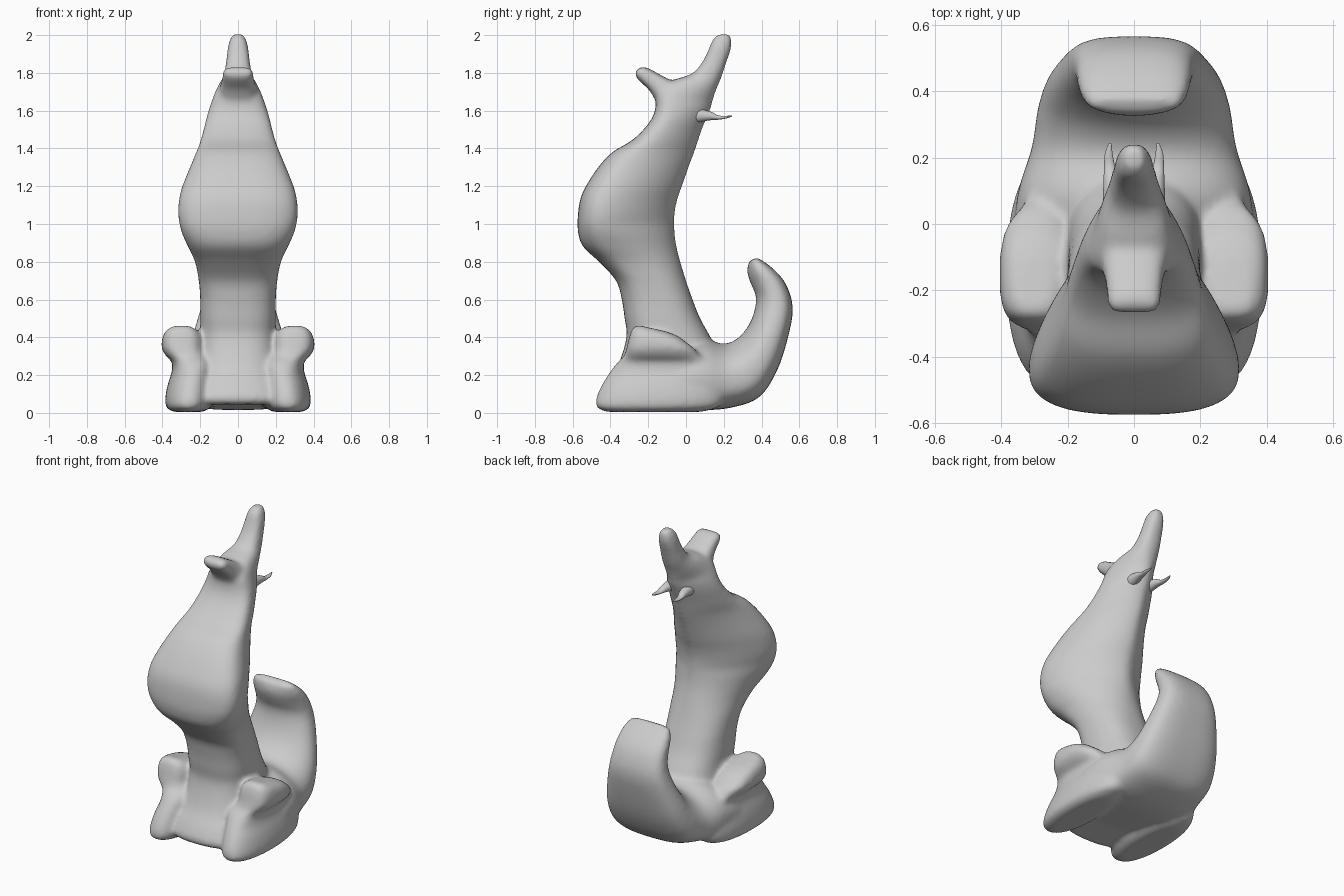
import bpy, bmesh, math

grey = bpy.data.materials.new("plain grey")
grey.diffuse_color = (0.6, 0.6, 0.6, 1)
SEG = 48
SUB = 4


def spline(rows):
    """Catmull-Rom through the ring parameters, for smooth flow along a loft."""
    out = []
    for i in range(len(rows) - 1):
        p = [rows[max(i - 1, 0)], rows[i], rows[i + 1], rows[min(i + 2, len(rows) - 1)]]
        for k in range(SUB):
            t = k / SUB
            out.append([0.5 * (2 * b + (c - a) * t + (2 * a - 5 * b + 4 * c - d) * t * t
                               + (3 * b - a - 3 * c + d) * t ** 3) for a, b, c, d in zip(*p)])
    return out + [rows[-1]]


def loft(bm, rings, shape):
    """Skin closed rings. Each ring: front (y,z), back (y,z), half width[, x centre].
    shape(z) gives front power, back power and where the ring is widest."""
    rows = [[*r[0], *r[1], r[2], r[3] if len(r) > 3 else 0.0] for r in rings]
    loops = []
    for fy, fz, by, bz, hw, x0 in spline(rows):
        fp, bp, wide = shape((fz + bz) / 2)
        loop = []
        for i in range(SEG):
            a = 2 * math.pi * i / SEG
            c, s = math.cos(a), math.sin(a)
            p = fp if c > 0 else bp
            px = math.copysign(abs(s) ** (2 / p), s)
            pc = math.copysign(abs(c) ** (2 / p), c)
            t = wide - pc * (wide if c > 0 else 1 - wide)
            loop.append(bm.verts.new((x0 + hw * px, fy + (by - fy) * t, fz + (bz - fz) * t)))
        loops.append(loop)
    for a, b in zip(loops, loops[1:]):
        for i in range(SEG):
            j = (i + 1) % SEG
            bm.faces.new((a[i], a[j], b[j], b[i]))
    bm.faces.new(loops[0][::-1])
    bm.faces.new(loops[-1])


def finish(bm, name):
    bmesh.ops.recalc_face_normals(bm, faces=bm.faces)
    me = bpy.data.meshes.new(name)
    bm.to_mesh(me)
    bm.free()
    me.materials.append(grey)
    me.shade_smooth()
    ob = bpy.data.objects.new(name, me)
    bpy.context.collection.objects.link(ob)
    return ob


def flat(z, f, b, hw, *x):
    return ((f, z), (b, z), hw, *x)


def ramp(z, a, b):
    return min(max((z - a) / (b - a), 0), 1)


def trunk_shape(z):
    # boxy waist, belly and neck tapering to the back, round crest
    k = ramp(z, 0.6, 1.0) * (1 - ramp(z, 1.65, 1.8))
    return 2.6 + 0.2 * k, 2.5 - 0.9 * k, 0.45 - 0.18 * k


bm = bmesh.new()

# trunk, belly, neck and crest
loft(bm, [
    flat(0.045, -0.43, 0.25, 0.3), flat(0.08, -0.45, 0.25, 0.3), flat(0.15, -0.42, 0.2, 0.27),
    flat(0.25, -0.36, 0.2, 0.23),
    flat(0.4, -0.315, 0.13, 0.202), flat(0.5, -0.325, 0.075, 0.2), flat(0.6, -0.34, 0.035, 0.2),
    flat(0.7, -0.37, 0.0, 0.208), flat(0.8, -0.46, -0.03, 0.228), flat(0.88, -0.545, -0.05, 0.265),
    flat(0.96, -0.572, -0.06, 0.3), flat(1.05, -0.572, -0.06, 0.317), flat(1.13, -0.56, -0.045, 0.312),
    flat(1.2, -0.53, -0.02, 0.295), flat(1.3, -0.465, 0.015, 0.255), flat(1.38, -0.39, 0.045, 0.222),
    flat(1.44, -0.29, 0.065, 0.2), flat(1.5, -0.225, 0.085, 0.183), flat(1.56, -0.18, 0.11, 0.168),
    flat(1.62, -0.16, 0.135, 0.15),
    ((-0.15, 1.70), (0.145, 1.66), 0.125), ((-0.07, 1.76), (0.16, 1.71), 0.1),
    ((0.03, 1.795), (0.185, 1.77), 0.076), ((0.085, 1.855), (0.212, 1.85), 0.064),
    ((0.118, 1.92), (0.236, 1.92), 0.056), ((0.137, 1.97), (0.242, 1.97), 0.046),
    ((0.165, 2.002), (0.232, 2.006), 0.028)], trunk_shape)

# snout
loft(bm, [
    ((-0.13, 1.6), (0.03, 1.76), 0.11), ((-0.17, 1.67), (-0.06, 1.755), 0.098),
    ((-0.2, 1.715), (-0.13, 1.787), 0.088), ((-0.245, 1.755), (-0.19, 1.82), 0.081),
    ((-0.268, 1.785), (-0.225, 1.833), 0.077), ((-0.268, 1.81), (-0.245, 1.829), 0.06)],
    lambda z: (3, 3, 0.5))

# haunches and upturned tail
loft(bm, [
    ((-0.25, 0.26), (-0.25, 0.05), 0.3), ((-0.08, 0.33), (-0.08, 0.03), 0.36),
    ((0.08, 0.39), (0.1, 0.015), 0.35), ((0.2, 0.365), (0.25, 0.03), 0.308),
    ((0.28, 0.4), (0.39, 0.085), 0.29), ((0.335, 0.47), (0.485, 0.23), 0.262),
    ((0.365, 0.55), (0.545, 0.42), 0.22), ((0.37, 0.62), (0.565, 0.56), 0.19),
    ((0.345, 0.68), (0.53, 0.68), 0.175), ((0.325, 0.74), (0.465, 0.76), 0.165),
    ((0.33, 0.795), (0.39, 0.815), 0.14), ((0.345, 0.81), (0.37, 0.82), 0.11)],
    lambda z: (2.1, 2.9, 0.57))

# feet topped by the arm knobs, one per side
for s in (-1, 1):
    loft(bm, [
        flat(0.005, -0.42, 0.08, 0.08, s * 0.265), flat(0.03, -0.475, 0.17, 0.118, s * 0.262),
        flat(0.08, -0.475, 0.2, 0.128, s * 0.257), flat(0.15, -0.445, 0.2, 0.122, s * 0.25),
        flat(0.22, -0.4, 0.18, 0.112, s * 0.238), flat(0.27, -0.36, 0.14, 0.11, s * 0.24),
        flat(0.3, -0.33, 0.08, 0.11, s * 0.27), flat(0.34, -0.315, 0.045, 0.11, s * 0.293),
        ((-0.3, 0.405), (0.0, 0.375), 0.106, s * 0.296), ((-0.285, 0.445), (-0.04, 0.405), 0.088, s * 0.297),
        ((-0.26, 0.466), (-0.1, 0.43), 0.05, s * 0.3)],
        lambda z: (2.2 + ramp(z, 0.2, 0.35), 2.2 + 0.6 * ramp(z, 0.2, 0.35), 0.48))

body = finish(bm, "body")
fuse = body.modifiers.new("fuse", 'REMESH')
fuse.mode = 'VOXEL'
fuse.voxel_size = 0.013
fuse.use_smooth_shade = True
soft = body.modifiers.new("soften", 'SMOOTH')
soft.factor = 0.5
soft.iterations = 12

# small pointed ears behind the head
bm = bmesh.new()
loft(bm, [
    ((0.03, 1.53), (0.03, 1.62), 0.04, 0.055), ((0.12, 1.548), (0.13, 1.595), 0.026, 0.066),
    ((0.17, 1.552), (0.17, 1.575), 0.017, 0.073), ((0.21, 1.558), (0.21, 1.573), 0.012, 0.076),
    ((0.243, 1.569), (0.243, 1.574), 0.004, 0.072)], lambda z: (2, 2, 0.5))
ears = finish(bm, "ears")
ears.modifiers.new("mirror", 'MIRROR')
